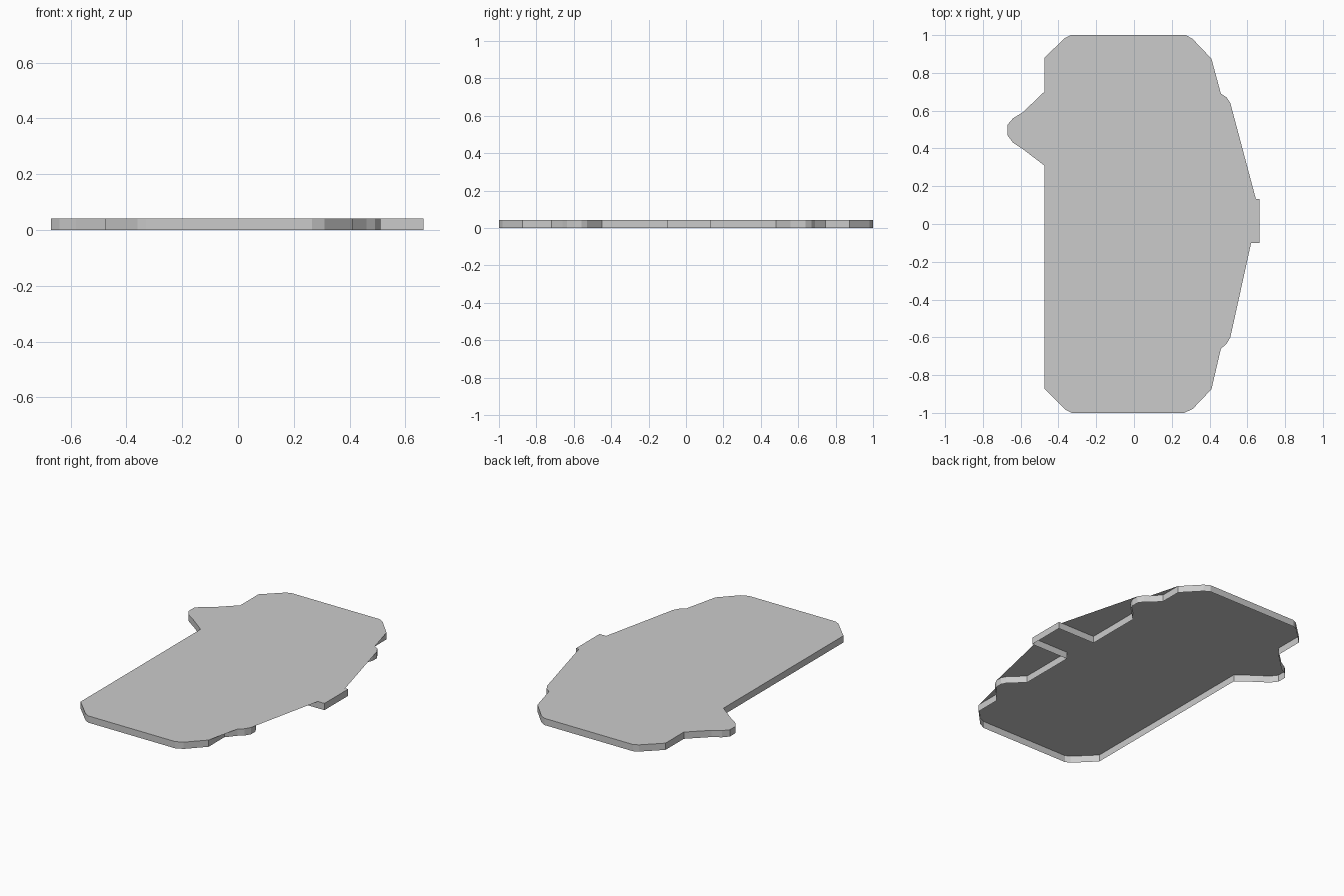
import bpy, bmesh

if "Cube" in bpy.data.objects:
    bpy.data.objects.remove(bpy.data.objects["Cube"])

H = 0.042

# Outline pieces, counter-clockwise from the front left corner
front_end = [(-.475, -.87), (-.36, -.985), (-.33, -1), (.265, -1), (.31, -.98), (.41, -.875)]
low_wing = [(.41, -.72), (.46, -.66), (.49, -.635), (.51, -.60), (.51, -.56), (.495, -.53), (.41, -.45)]
tab = [(.41, -.10), (.665, -.10), (.665, .133), (.41, .133)]
high_wing = [(.41, .48), (.495, .56), (.51, .595), (.51, .64), (.49, .67), (.46, .69), (.41, .745)]
back_end = [(.41, .875), (.31, .98), (.275, 1), (-.335, 1), (-.365, .985), (-.475, .88)]
ear = [(-.475, .70), (-.59, .59), (-.64, .56), (-.67, .525), (-.67, .47), (-.64, .43),
       (-.58, .39), (-.475, .31)]
outline = front_end + low_wing + tab + high_wing + back_end + ear

# Flat panels that bridge the notches along the right side
webs = [
    [front_end[-1], low_wing[1], low_wing[0]],
    low_wing[3:] + [tab[0], (.62, -.10)],
    [(.645, .133), tab[3]] + high_wing[:4],
    [high_wing[6], high_wing[5], back_end[0]],
]


def make_object(name, faces):
    bm = bmesh.new()
    for pts in faces:
        bm.faces.new([bm.verts.new(p) for p in pts])
    bmesh.ops.remove_doubles(bm, verts=bm.verts, dist=1e-5)
    mesh = bpy.data.meshes.new(name)
    bm.to_mesh(mesh)
    bm.free()
    ob = bpy.data.objects.new(name, mesh)
    bpy.context.collection.objects.link(ob)
    return ob


def ccw(pts):
    area = sum(a[0] * b[1] - b[0] * a[1] for a, b in zip(pts, pts[1:] + pts[:1]))
    return pts if area > 0 else pts[::-1]


# Top sheet
make_object("top_plate", [[(x, y, H) for x, y in outline]])
make_object("notch_panels", [[(x, y, H) for x, y in ccw(w)] for w in webs])

# Side walls, open underneath
make_object("rim_wall", [[(*a, 0), (*b, 0), (*b, H), (*a, H)]
                         for a, b in zip(outline, outline[1:] + outline[:1])])
